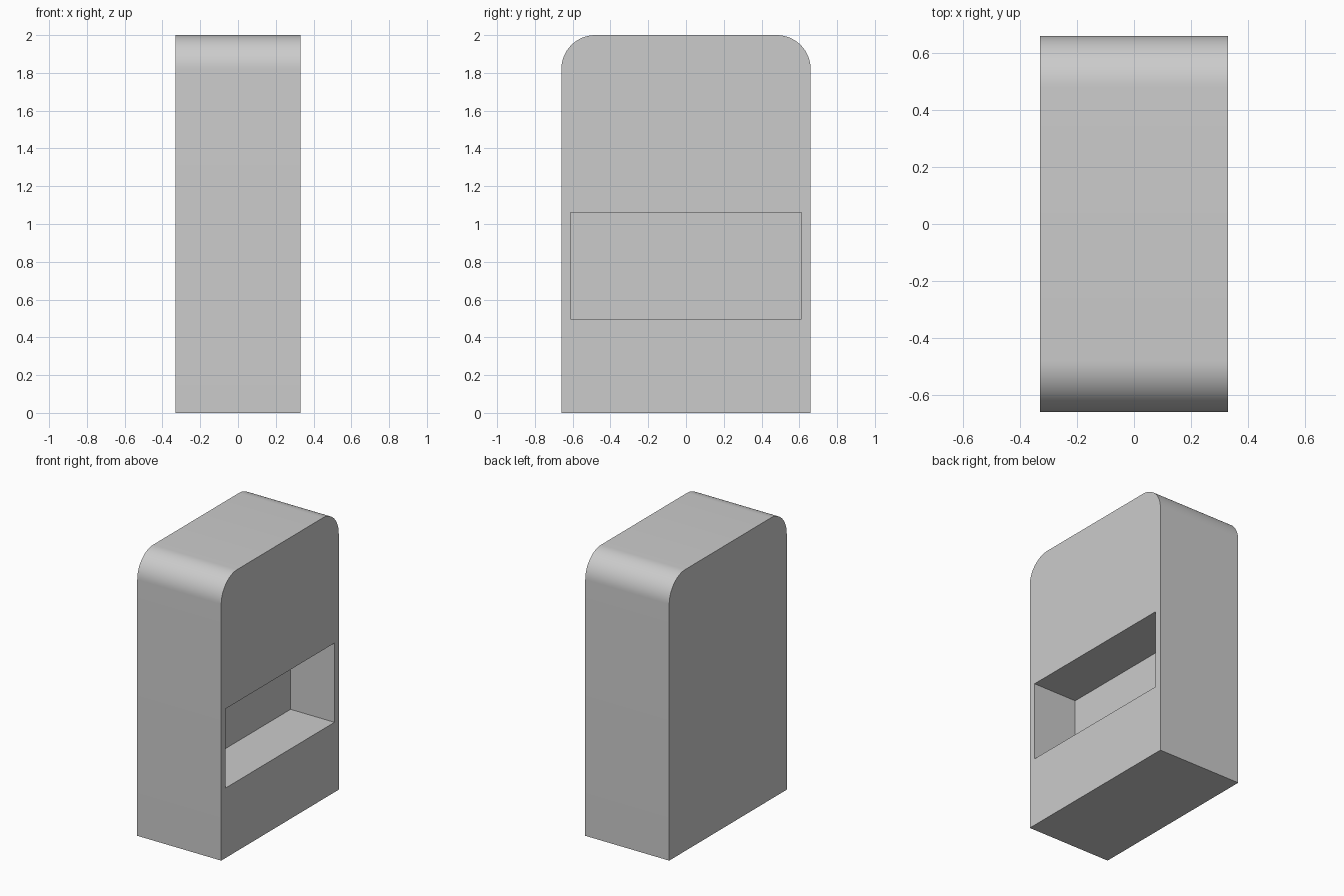
import bpy, bmesh
from math import sin, cos, pi, radians

if "Cube" in bpy.data.objects:
    bpy.data.objects.remove(bpy.data.objects["Cube"])

HX, HY, H, R, SEG = 0.33, 0.66, 2.0, 0.18, 16


def mesh_object(name, bm):
    bmesh.ops.recalc_face_normals(bm, faces=bm.faces)
    mesh = bpy.data.meshes.new(name)
    bm.to_mesh(mesh)
    bm.free()
    obj = bpy.data.objects.new(name, mesh)
    bpy.context.collection.objects.link(obj)
    return obj


def extrude_x(name, profile, x0, x1):
    """Extrude a (y, z) profile from x0 to x1."""
    bm = bmesh.new()
    face = bm.faces.new([bm.verts.new((x0, y, z)) for y, z in profile])
    ext = bmesh.ops.extrude_face_region(bm, geom=[face], use_keep_orig=True)
    moved = [v for v in ext["geom"] if isinstance(v, bmesh.types.BMVert)]
    bmesh.ops.translate(bm, verts=moved, vec=(x1 - x0, 0, 0))
    return mesh_object(name, bm)


# Cabinet: square at the base, rounded top corners
arc = [(R * cos(a), R * sin(a)) for a in (i * pi / 2 / SEG for i in range(SEG + 1))]
right = [(HY, 0)] + [(HY - R + c, H - R + s) for c, s in arc]
left = [(-y, z) for y, z in reversed(right)]
cabinet = extrude_x("cabinet", right + left, -HX, HX)

# Recess cut into the right side
recess = extrude_x("recess_cutter",
                   [(-0.612, 0.497), (0.612, 0.497), (0.612, 1.06), (-0.612, 1.06)],
                   -0.015, HX + 0.1)
recess.hide_render = True
cut = cabinet.modifiers.new("recess", 'BOOLEAN')
cut.operation = 'DIFFERENCE'
cut.solver = 'EXACT'
cut.object = recess

bpy.context.view_layer.objects.active = cabinet
cabinet.select_set(True)
bpy.ops.object.modifier_apply(modifier=cut.name)
bpy.data.objects.remove(recess)
bpy.ops.object.shade_smooth_by_angle(angle=radians(30))
